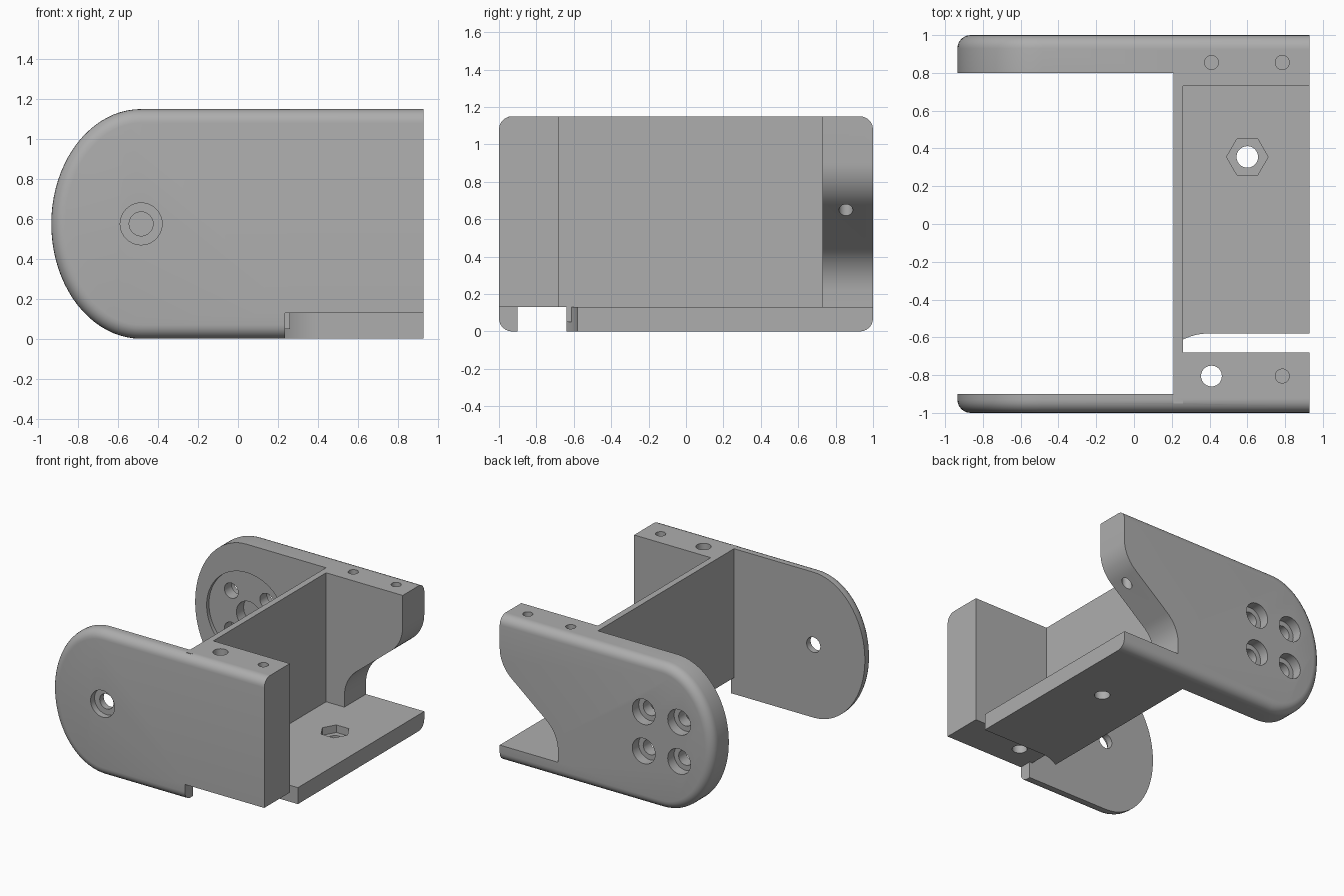
import bpy, bmesh
from math import sin, cos, pi, radians
from mathutils import Matrix, Vector

cube = bpy.data.objects.get("Cube")
if cube:
    bpy.data.objects.remove(cube, do_unlink=True)

grey = bpy.data.materials.new("plain grey")
grey.use_nodes = True
colour = (0.42, 0.42, 0.42, 1)
grey.diffuse_color = colour
grey.node_tree.nodes["Principled BSDF"].inputs["Base Color"].default_value = colour

HEIGHT, RIGHT, FLOOR = 1.15, 0.93, 0.13
PIVOT = Vector((-0.485, 0, HEIGHT / 2))


def finish(bm, name):
    bmesh.ops.recalc_face_normals(bm, faces=bm.faces)
    mesh = bpy.data.meshes.new(name)
    bm.to_mesh(mesh)
    bm.free()
    mesh.materials.append(grey)
    obj = bpy.data.objects.new(name, mesh)
    bpy.context.collection.objects.link(obj)
    return obj


def prism(name, points, direction, fillet_y=None):
    """Extrude a planar outline, optionally rounding its rim at one y."""
    bm = bmesh.new()
    face = bm.faces.new([bm.verts.new(p) for p in points])
    new = bmesh.ops.extrude_face_region(bm, geom=[face])["geom"]
    bmesh.ops.translate(bm, vec=direction, verts=[v for v in new if isinstance(v, bmesh.types.BMVert)])
    if not any(len(f.verts) == len(points) and f is face for f in bm.faces):
        bm.faces.new([bm.verts[i] for i in range(len(points))])
    if fillet_y is not None:
        rim = [e for e in bm.edges
               if all(abs(v.co.y - fillet_y) < 1e-5 for v in e.verts)
               and not all(v.co.x > RIGHT - 1e-4 for v in e.verts)]
        bmesh.ops.bevel(bm, geom=rim, offset=0.07, segments=6, profile=0.5, affect='EDGES')
    return finish(bm, name)


def box(name, x, y, z):
    points = [(x[0], y[0], z[0]), (x[1], y[0], z[0]), (x[1], y[1], z[0]), (x[0], y[1], z[0])]
    return prism(name, points, (0, 0, z[1] - z[0]))


def drill(centre, radius, start, end, axis, sides=40):
    """Cylindrical or polygonal cutter along y or z."""
    bm = bmesh.new()
    bmesh.ops.create_cone(bm, cap_ends=True, segments=sides, radius1=radius, radius2=radius, depth=end - start)
    if sides == 6:
        bmesh.ops.rotate(bm, verts=bm.verts, matrix=Matrix.Rotation(pi / 2, 3, 'Z'))
    place = Vector(centre)
    if axis == 'Y':
        bmesh.ops.rotate(bm, verts=bm.verts, matrix=Matrix.Rotation(pi / 2, 3, 'X'))
        place.y = (start + end) / 2
    else:
        place.z = (start + end) / 2
    bmesh.ops.translate(bm, verts=bm.verts, vec=place)
    return finish(bm, "hole_cutter")


def combine(target, other, operation):
    other.hide_render = True
    mod = target.modifiers.new(operation.lower(), 'BOOLEAN')
    mod.operation, mod.solver, mod.object = operation, 'EXACT', other
    bpy.context.view_layer.objects.active = target
    bpy.ops.object.modifier_apply(modifier=mod.name)
    bpy.data.objects.remove(other, do_unlink=True)


def plate(name, inner, outer):
    """Side plate with an elliptical nose and a rounded outer rim."""
    half = HEIGHT / 2
    nose = [(PIVOT.x - 0.45 * sin(a), inner, half + half * cos(a))
            for a in (pi * i / 40 for i in range(41))]
    outline = [(RIGHT, inner, HEIGHT)] + nose + [(RIGHT, inner, 0)]
    return prism(name, outline, (0, outer - inner, 0), outer)


# Two side plates, each thickened behind the cross wall
body = plate("bracket_body", -0.9, -1)
combine(body, box("front_step", (0.235, 1.2), (-1.2, -0.8), (-0.2, FLOOR)), 'DIFFERENCE')
back = plate("back_plate", 0.8, 1)
combine(body, box("front_block", (0.21, RIGHT), (-0.92, -0.68), (FLOOR, HEIGHT)), 'UNION')
combine(back, box("back_block", (0.21, RIGHT), (0.73, 0.92), (0, HEIGHT)), 'UNION')

# S-shaped relief in the back block
bend, radius, z_top, z_low, x_low = radians(52), 0.279, 0.9, 0.22, 0.42
steps = [bend * i / 10 for i in range(11)]
relief = [(RIGHT - radius * (1 - cos(a)), z_top - radius * sin(a)) for a in steps]
relief += [(x_low + radius * (1 - cos(a)), z_low + radius * sin(a)) for a in reversed(steps)]
relief = [(1.2, z_top)] + relief + [(x_low, FLOOR), (1.2, FLOOR)]
combine(back, prism("relief", [(x, 0.6, z) for x, z in relief], (0, 0.6, 0)), 'DIFFERENCE')

# Floor, flaring out where it meets the cross wall
flare = [(0.21 + 0.18 * (1 - cos(a)), -0.58 - 0.06 * (1 - sin(a)))
         for a in (pi / 2 * i / 10 for i in range(11))]
flare = [(0.21 + 0.18 * i / 10, -0.58 - 0.06 * (1 - i / 10) ** 2) for i in range(11)]
ground = flare + [(RIGHT, -0.58), (RIGHT, 0.9), (0.21, 0.9)]
floor = prism("floor", [(x, y, 0) for x, y in ground], (0, 0, FLOOR))
combine(back, floor, 'UNION')
combine(back, box("cross_wall", (0.21, 0.26), (-0.64, 0.85), (0.05, HEIGHT)), 'UNION')
combine(body, box("wall_end", (0.21, 0.26), (-0.95, -0.6), (FLOOR, HEIGHT)), 'UNION')
combine(body, back, 'UNION')

# Vertical screw holes and the hexagonal nut pocket
cutters = [
    drill((0.41, -0.805, 0), 0.055, -0.1, 1.3, 'Z'),
    drill((0.785, -0.805, 0), 0.037, 0.75, 1.3, 'Z'),
    drill((0.41, 0.855, 0), 0.037, 0.75, 1.3, 'Z'),
    drill((0.785, 0.855, 0), 0.037, 0.4, 1.3, 'Z'),
    drill((0.6, 0.355, 0), 0.057, -0.1, 0.3, 'Z'),
    drill((0.6, 0.355, 0), 0.11, 0.07, 0.3, 'Z', 6),
    # Pivot hole with counterbore, then the round seat opposite it
    drill(PIVOT, 0.06, -1.1, -0.8, 'Y'),
    drill(PIVOT, 0.105, -1.1, -0.95, 'Y'),
    drill(PIVOT, 0.35, 0.7, 0.83, 'Y', 64),
    drill(PIVOT, 0.11, 0.7, 0.92, 'Y'),
]
# Four counterbored mounting holes
for sx in (-1, 1):
    for sz in (-1, 1):
        spot = PIVOT + Vector((sx * 0.155, 0, sz * 0.155))
        cutters += [drill(spot, 0.06, 0.7, 1.1, 'Y'), drill(spot, 0.1, 0.92, 1.1, 'Y')]
for cutter in cutters:
    combine(body, cutter, 'DIFFERENCE')

bpy.ops.object.select_all(action='DESELECT')
body.select_set(True)
bpy.context.view_layer.objects.active = body
bpy.ops.object.shade_smooth_by_angle(angle=radians(30))
